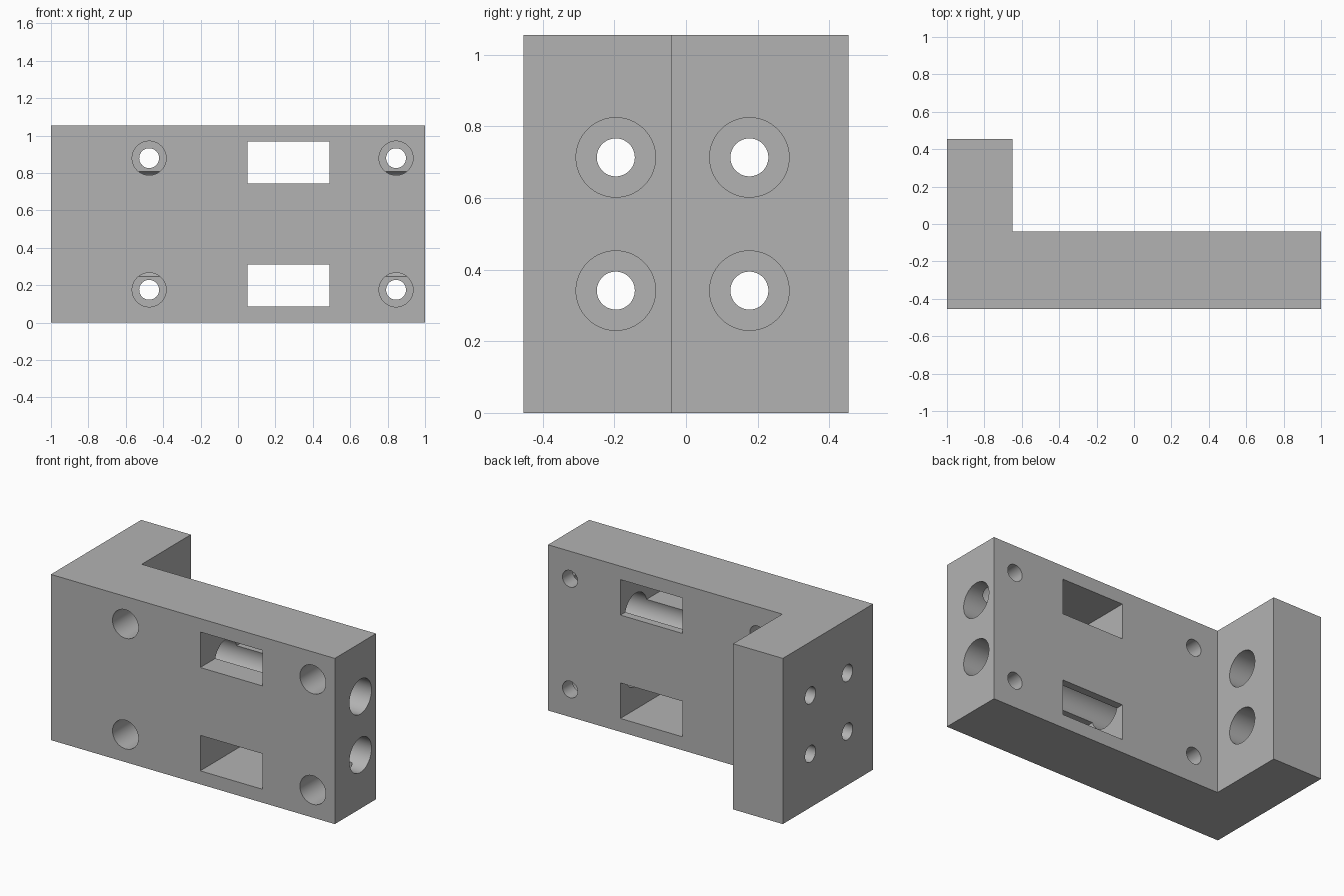
import bpy, bmesh
from mathutils import Matrix, Vector

cube = bpy.data.objects.get("Cube")
if cube:
    bpy.data.objects.remove(cube, do_unlink=True)

HEIGHT, FRONT, BACK = 1.055, -0.454, 0.454
PLATE_BACK, LEG_SIDE = -0.04, -0.65
MID = HEIGHT / 2
WALL = 0.10      # material left under each bolt head


def to_object(name, bm):
    bmesh.ops.recalc_face_normals(bm, faces=bm.faces)
    mesh = bpy.data.meshes.new(name)
    bm.to_mesh(mesh)
    bm.free()
    obj = bpy.data.objects.new(name, mesh)
    bpy.context.collection.objects.link(obj)
    return obj


def cylinder(start, end, radius):
    a, b = Vector(start), Vector(end)
    turn = (b - a).to_track_quat('Z', 'Y').to_matrix().to_4x4()
    bm = bmesh.new()
    bmesh.ops.create_cone(bm, cap_ends=True, segments=64, radius1=radius, radius2=radius,
                          depth=(b - a).length, matrix=Matrix.Translation((a + b) / 2) @ turn)
    return to_object("bore_cutter", bm)


def box(low, high):
    low, high = Vector(low), Vector(high)
    bm = bmesh.new()
    bmesh.ops.create_cube(bm, size=1, matrix=Matrix.Translation((low + high) / 2)
                          @ Matrix.Diagonal((*(high - low), 1)))
    return to_object("window_cutter", bm)


# L-shaped body from an extruded outline
bm = bmesh.new()
outline = [(-1, FRONT), (1, FRONT), (1, PLATE_BACK), (LEG_SIDE, PLATE_BACK),
           (LEG_SIDE, BACK), (-1, BACK)]
face = bm.faces.new([bm.verts.new((x, y, 0)) for x, y in outline])
top = bmesh.ops.extrude_face_region(bm, geom=[face])["geom"]
bmesh.ops.translate(bm, vec=(0, 0, HEIGHT),
                    verts=[v for v in top if isinstance(v, bmesh.types.BMVert)])
body = to_object("mounting_bracket", bm)

cutters = []
for side in (-1, 1):
    # Rectangular windows through the plate
    z = MID + side * 0.329
    cutters.append(box((0.052, -0.6, z - 0.113), (0.49, 0.1, z + 0.113)))
    # Counterbored bolt holes through the plate
    z = MID + side * 0.352
    for x in (-0.475, 0.845):
        cutters.append(cylinder((x, -0.6, z), (x, PLATE_BACK - WALL, z), 0.091))
        cutters.append(cylinder((x, -0.3, z), (x, 0.1, z), 0.053))
    # Lengthwise bores along the plate and short ones through the leg
    z = MID + side * 0.186
    for y, mouth in ((-0.196, 1.1), (0.177, LEG_SIDE + 0.1)):
        cutters.append(cylinder((mouth, y, z), (-1 + WALL, y, z), 0.111))
        cutters.append(cylinder((-0.8, y, z), (-1.1, y, z), 0.053))

# Cut everything out of the body
bpy.ops.object.select_all(action='DESELECT')
bpy.context.view_layer.objects.active = body
body.select_set(True)
for cutter in cutters:
    cutter.hide_render = True
    mod = body.modifiers.new("cut", 'BOOLEAN')
    mod.operation, mod.solver, mod.object = 'DIFFERENCE', 'EXACT', cutter
    bpy.ops.object.modifier_apply(modifier=mod.name)
    bpy.data.objects.remove(cutter, do_unlink=True)

# Plain grey finish
grey = bpy.data.materials.new("plain_grey")
grey.use_nodes = True
colour = (0.45, 0.45, 0.45, 1)
grey.diffuse_color = colour
grey.node_tree.nodes["Principled BSDF"].inputs["Base Color"].default_value = colour
body.data.materials.clear()
body.data.materials.append(grey)
bpy.ops.object.shade_smooth_by_angle()
